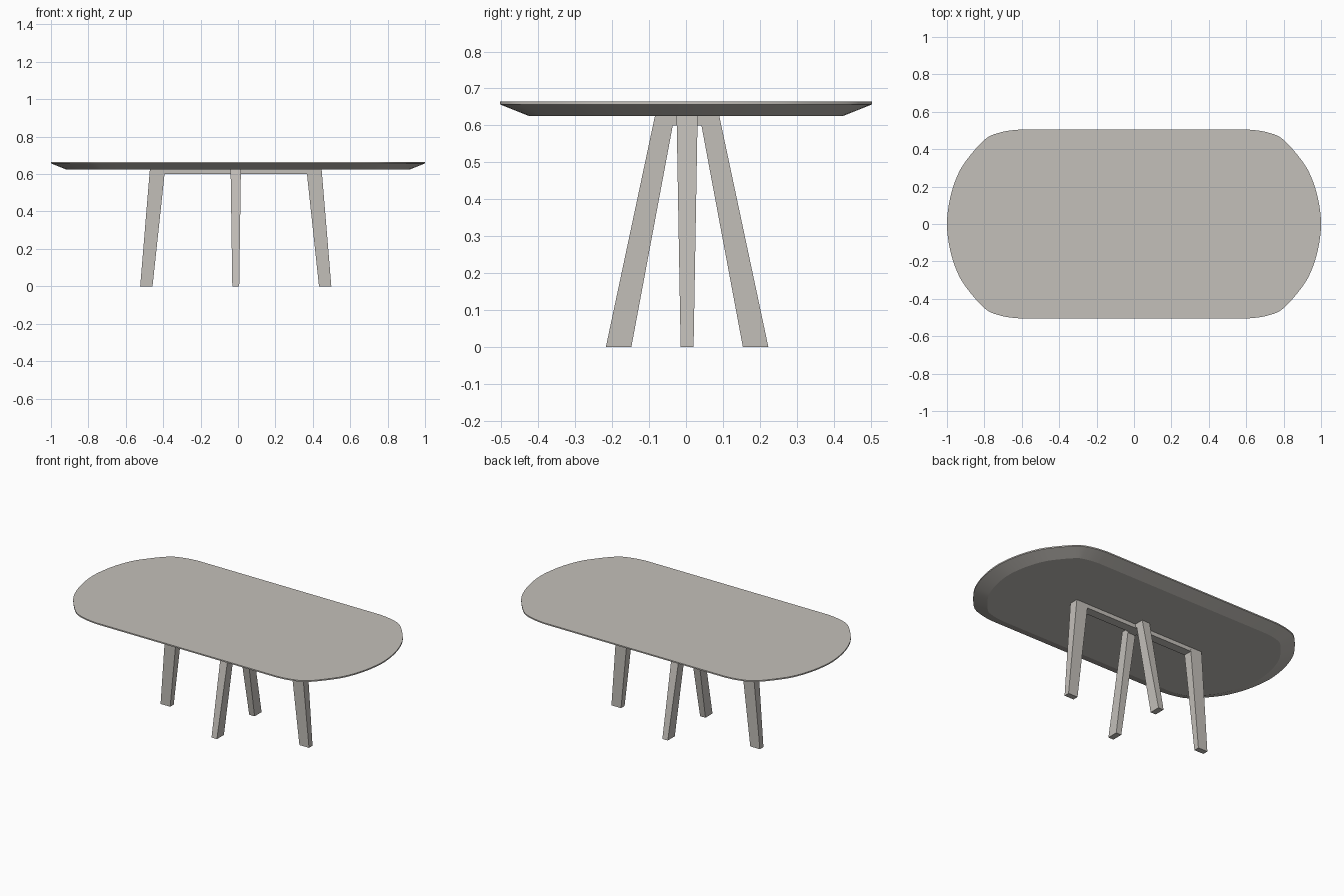
import bpy, bmesh, math
from mathutils import Vector

if "Cube" in bpy.data.objects:
    bpy.data.objects.remove(bpy.data.objects["Cube"])

mat = bpy.data.materials.new("warm grey")
mat.diffuse_color = (0.55, 0.525, 0.49, 1)
mat.use_nodes = True
mat.node_tree.nodes["Principled BSDF"].inputs["Base Color"].default_value = mat.diffuse_color
CX, CY = -0.012, 0.003   # centre of the base frame


def finish(name, bm):
    bmesh.ops.recalc_face_normals(bm, faces=bm.faces)
    me = bpy.data.meshes.new(name)
    bm.to_mesh(me)
    bm.free()
    me.materials.append(mat)
    ob = bpy.data.objects.new(name, me)
    bpy.context.collection.objects.link(ob)
    return ob


def spline(pts, n=6):
    # Catmull-Rom curve through the inner control points
    out = []
    for a, b, c, d in zip(pts, pts[1:], pts[2:], pts[3:]):
        for i in range(n):
            t = i / n
            out.append(0.5 * (2*b + (c-a)*t + (2*a-5*b+4*c-d)*t*t + (3*b-a-3*c+d)*t**3))
    return out + [pts[-2]]


# table top: one outline quarter, mirrored, then swept down a bevelled rim
ctrl = [Vector(p) for p in ((0.985, -0.13), (1, 0), (0.985, 0.13), (0.95, 0.245), (0.9, 0.335),
                            (0.8, 0.45), (0.72, 0.488), (0.62, 0.504), (0.5, 0.505))]
q = spline(ctrl)
half = q + [Vector((-p.x, p.y)) for p in reversed(q)]
outline = half + [Vector((p.x, -p.y)) for p in reversed(half[1:-1])]


def offset(pts, d):
    res = []
    for i, p in enumerate(pts):
        t = (pts[(i+1) % len(pts)] - pts[i-1]).normalized()
        res.append(p - Vector((t.y, -t.x)) * d)
    return res


bm = bmesh.new()
rings = [[bm.verts.new((p.x, p.y, z)) for p in offset(outline, d)]
         for d, z in ((0, 0.665), (0, 0.657), (0.08, 0.625))]
bm.faces.new(rings[0])
bm.faces.new(rings[-1])
for r, s in zip(rings, rings[1:]):
    for i in range(len(r)):
        j = (i + 1) % len(r)
        bm.faces.new((r[i], r[j], s[j], s[i]))
top = finish("table_top", bm)
bpy.context.view_layer.objects.active = top
top.select_set(True)
bpy.ops.object.shade_smooth_by_angle(angle=math.radians(20))


def leg(name, axis, side, foot, head, w_foot, w_head):
    # splayed, tapered leg; foot and head are (inner, outer) distances from the centre
    bm = bmesh.new()
    loops = []
    for (a, b), w, z in ((foot, w_foot, 0), (head, w_head, 0.626)):
        ring = [(a, -w), (b, -w), (b, w), (a, w)]
        loops.append([bm.verts.new((CX + side*u, CY + v, z) if axis == "x"
                                   else (CX + v, CY + side*u, z)) for u, v in ring])
    lo, hi = loops
    bm.faces.new(lo)
    bm.faces.new(hi)
    for i in range(4):
        j = (i + 1) % 4
        bm.faces.new((lo[i], lo[j], hi[j], hi[i]))
    finish(name, bm)


for side, a, b in ((-1, "left", "front"), (1, "right", "back")):
    leg(a + "_leg", "x", side, (0.445, 0.511), (0.378, 0.459), 0.0175, 0.0285)
    leg(b + "_leg", "y", side, (0.151, 0.220), (0.034, 0.087), 0.0185, 0.0275)


# rails joining the legs under the top
def rail(name, sx, sy):
    bm = bmesh.new()
    bmesh.ops.create_cube(bm, size=1)
    for v in bm.verts:
        v.co = (CX + v.co.x*sx, CY + v.co.y*sy, 0.613 + v.co.z*0.026)
    finish(name, bm)


rail("long_rail", 0.80, 0.056)
rail("cross_rail", 0.054, 0.12)
